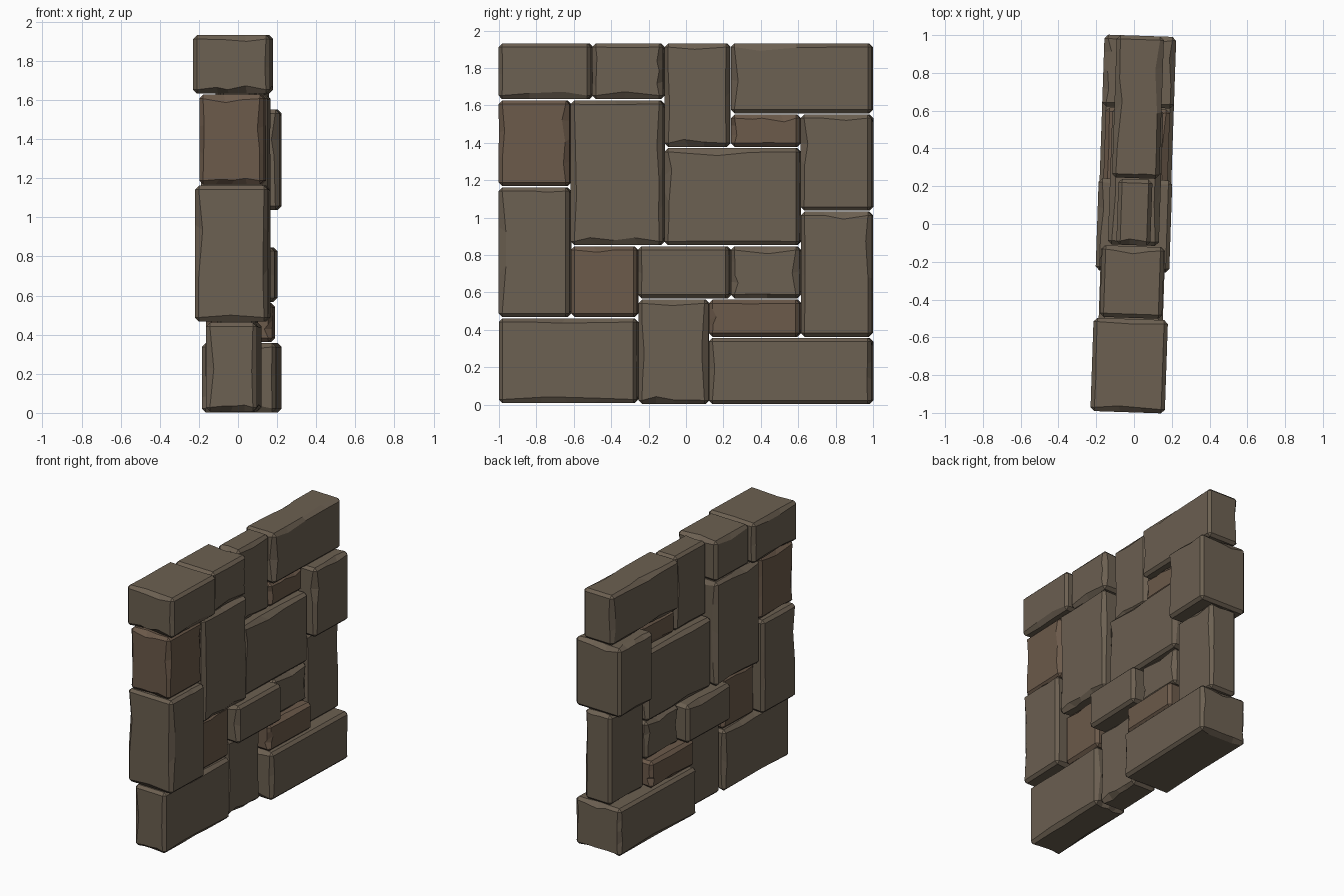
import bpy, bmesh, random
from mathutils import Vector, Matrix

if "Cube" in bpy.data.objects:
    bpy.data.objects.remove(bpy.data.objects["Cube"])

random.seed(7)
BEVEL = 0.02
TURN = Matrix.Rotation(-0.034, 4, 'Z')   # the whole wall is turned slightly


def material(name, color):
    m = bpy.data.materials.new(name)
    m.diffuse_color = color
    m.use_nodes = True
    m.node_tree.nodes["Principled BSDF"].inputs["Base Color"].default_value = m.diffuse_color
    return m


GREY = material("grey_stone", (0.15, 0.117, 0.083, 1))
BROWN = material("brown_stone", (0.15, 0.102, 0.069, 1))


def stone(name, y0, y1, z0, z1, half_depth, mat):
    """Chamfered block whose edges are worn unevenly."""
    g = 0.003
    half = Vector((half_depth, (y1 - y0) / 2 - g, (z1 - z0) / 2 - g))
    bm = bmesh.new()
    bmesh.ops.create_cube(bm, size=2)
    bmesh.ops.scale(bm, vec=half, verts=bm.verts)
    bmesh.ops.bevel(bm, geom=bm.edges[:], offset=BEVEL, segments=1,
                    affect='EDGES', profile=0.5)
    bm.normal_update()

    # split the long chamfers, in pairs of parallel edges
    chamfers = [f for f in bm.faces
                if len(f.verts) == 4 and sum(abs(c) > 0.3 for c in f.normal) == 2]
    groups = {1: [], 2: [], 3: []}
    for f in chamfers:
        axis = min(range(3), key=lambda i: abs(f.normal[i]))
        pair = [e for e in f.edges
                if abs(e.verts[0].co[axis] - e.verts[1].co[axis]) > BEVEL]
        if half[axis] > 0.06 and random.random() < 0.75:
            groups[random.randint(1, 3)] += pair
    for cuts, edges in groups.items():
        if edges:
            bmesh.ops.subdivide_edges(bm, edges=edges, cuts=cuts, use_grid_fill=True)

    # push the new points inward along their flat face to make chips
    for v in bm.verts:
        free = [i for i in range(3) if abs(v.co[i]) < half[i] - BEVEL - 1e-4]
        if len(free) != 1:
            continue
        a = free[0]
        edge = next((i for i in range(3)
                     if i != a and abs(v.co[i]) < half[i] - 1e-4), None)
        if edge is None:
            continue
        depth = random.choice((0, 0.003, 0.006, 0.012, 0.02))
        v.co[edge] -= depth if v.co[edge] > 0 else -depth
        v.co[a] += random.uniform(-0.12, 0.12) * half[a]

    bmesh.ops.recalc_face_normals(bm, faces=bm.faces)
    me = bpy.data.meshes.new(name)
    bm.to_mesh(me)
    bm.free()
    me.materials.append(mat)
    ob = bpy.data.objects.new(name, me)
    centre = Vector((0, (y0 + y1) / 2, (z0 + z1) / 2))
    ob.matrix_world = TURN @ Matrix.Translation(centre)
    bpy.context.collection.objects.link(ob)


# y0, y1, z0, z1, half depth
GREY_STONES = [
    (-1.0, -0.255, 0.005, 0.465, 0.13),
    (-0.255, 0.125, 0.0, 0.565, 0.10),
    (0.125, 1.0, 0.0, 0.36, 0.19),
    (-1.0, -0.615, 0.465, 1.165, 0.187),
    (-0.255, 0.24, 0.565, 0.85, 0.195),
    (0.24, 0.615, 0.565, 0.85, 0.125),
    (0.615, 1.0, 0.36, 1.035, 0.11),
    (-0.615, -0.115, 0.85, 1.63, 0.17),
    (-0.115, 0.615, 0.85, 1.375, 0.135),
    (0.615, 1.0, 1.035, 1.555, 0.19),
    (-1.0, -0.5, 1.63, 1.935, 0.197),
    (-0.5, -0.115, 1.63, 1.935, 0.165),
    (-0.115, 0.24, 1.375, 1.935, 0.09),
    (0.24, 1.0, 1.555, 1.935, 0.125),
]
BROWN_STONES = [
    (0.125, 0.615, 0.36, 0.565, 0.17),
    (-0.615, -0.255, 0.465, 0.85, 0.12),
    (-1.0, -0.615, 1.165, 1.63, 0.165),
    (0.24, 0.615, 1.375, 1.555, 0.09),
]
for i, s in enumerate(GREY_STONES, 1):
    stone(f"grey_wall_stone_{i}", *s, GREY)
for i, s in enumerate(BROWN_STONES, 1):
    stone(f"brown_wall_stone_{i}", *s, BROWN)
